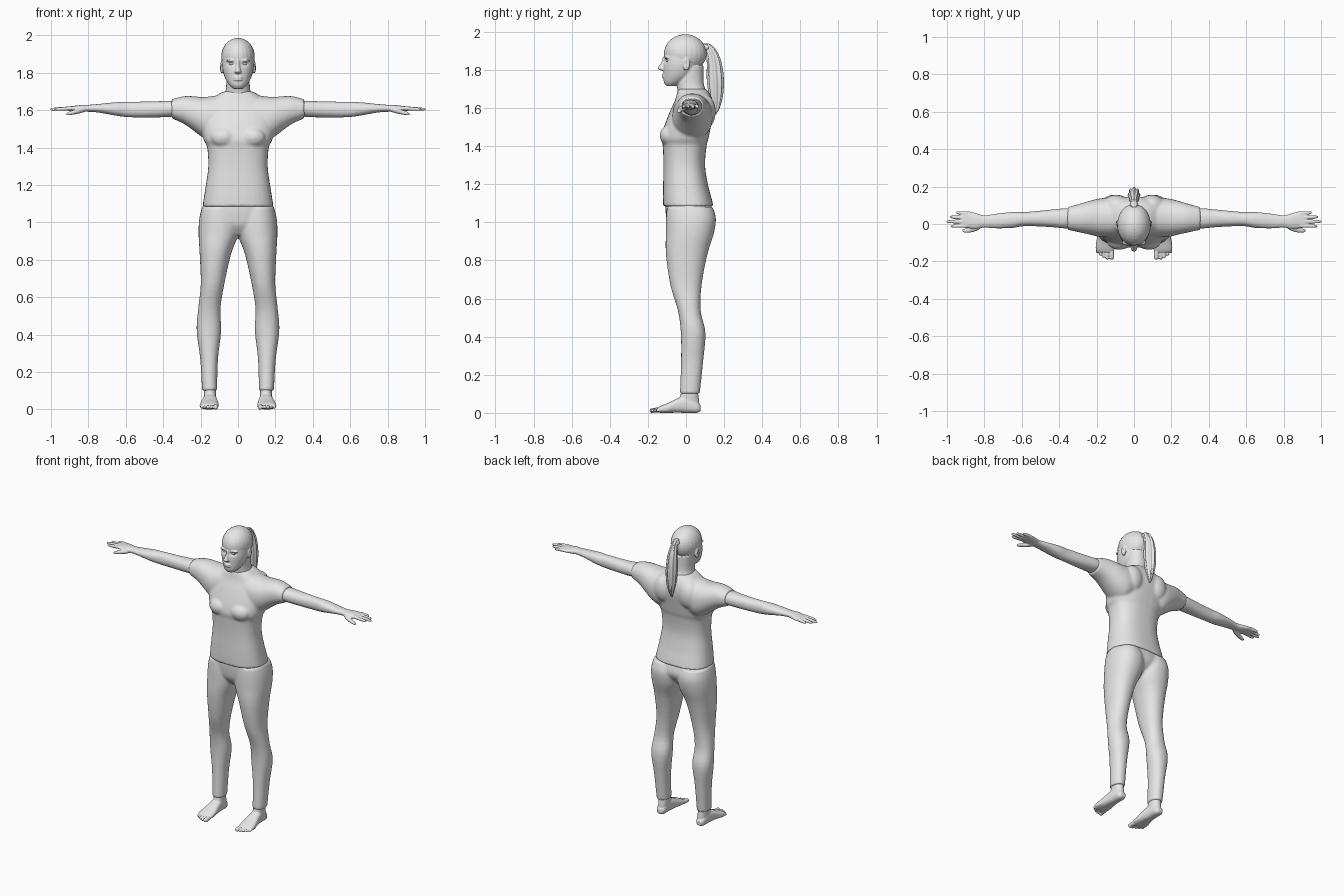
import bpy, bmesh, math
from mathutils import Matrix, Vector

grey = bpy.data.materials.new("light_grey")
grey.diffuse_color = (0.8, 0.8, 0.8, 1)


def smooth_rings(rings, steps=4):
    """Catmull-Rom interpolation between cross-sections."""
    out = []
    for i in range(len(rings) - 1):
        a, b = rings[max(i - 1, 0)], rings[i]
        c, d = rings[i + 1], rings[min(i + 2, len(rings) - 1)]
        for s in range(steps):
            t = s / steps
            out.append([0.5 * (2 * q + (r - p) * t + (2 * p - 5 * q + 4 * r - w) * t * t
                               + (3 * q - p - 3 * r + w) * t ** 3)
                        for p, q, r, w in zip(a, b, c, d)])
    return out + [list(rings[-1])]


def loft(bm, axis, rings, power=2.2, sides=32, ripple=0.0):
    """Closed tube. Ring = position on axis, then min/max of the two other axes."""
    loops = []
    for t, u0, u1, v0, v1 in smooth_rings(rings):
        loop = []
        for k in range(sides):
            a = 2 * math.pi * k / sides
            c, s = math.cos(a), math.sin(a)
            r = 1 + ripple * math.cos(8 * a)
            u = (u0 + u1) / 2 + (u1 - u0) / 2 * r * math.copysign(abs(c) ** (2 / power), c)
            v = (v0 + v1) / 2 + (v1 - v0) / 2 * r * math.copysign(abs(s) ** (2 / power), s)
            co = {"x": (t, u, v), "y": (u, t, v), "z": (u, v, t)}[axis]
            loop.append(bm.verts.new(co))
        loops.append(loop)
    for a, b in zip(loops, loops[1:]):
        for k in range(sides):
            j = (k + 1) % sides
            bm.faces.new((a[k], a[j], b[j], b[k]))
    bm.faces.new(loops[0])
    bm.faces.new(loops[-1])


def sym(z, half, y0, y1):
    return (z, -half, half, y0, y1)


def ball(bm, center, radii):
    m = Matrix.Translation(center) @ Matrix.Diagonal((*radii, 1))
    bmesh.ops.create_uvsphere(bm, u_segments=24, v_segments=16, radius=1, matrix=m)


def finish(bm, name, voxel=0, relax=3, mirror=False):
    """Turn the pieces into one fused, smooth skin."""
    bmesh.ops.recalc_face_normals(bm, faces=bm.faces[:])
    me = bpy.data.meshes.new(name)
    bm.to_mesh(me)
    bm.free()
    me.materials.append(grey)
    ob = bpy.data.objects.new(name, me)
    bpy.context.collection.objects.link(ob)
    bpy.ops.object.select_all(action='DESELECT')
    bpy.context.view_layer.objects.active = ob
    ob.select_set(True)
    if voxel:
        m = ob.modifiers.new("fuse", 'REMESH')
        m.mode, m.voxel_size = 'VOXEL', voxel
        m = ob.modifiers.new("relax", 'SMOOTH')
        m.factor, m.iterations = 0.5, relax
    if mirror:
        m = ob.modifiers.new("mirror", 'MIRROR')
        m.use_mirror_merge = False
    for m in list(ob.modifiers):
        bpy.ops.object.modifier_apply(modifier=m.name)
    bpy.ops.object.shade_smooth_by_angle(angle=math.radians(50))
    return ob


# Shirt: torso, sleeves and bust
bm = bmesh.new()
loft(bm, "z", [sym(1.083, .19, -.12, .145), sym(1.13, .183, -.121, .133),
               sym(1.2, .172, -.12, .115), sym(1.3, .159, -.118, .10),
               sym(1.4, .165, -.122, .108), sym(1.44, .183, -.128, .118),
               sym(1.5, .195, -.115, .13), sym(1.58, .195, -.085, .145),
               sym(1.64, .165, -.058, .14), sym(1.685, .105, -.045, .118),
               sym(1.7, .075, -.04, .10)], power=2.5)
sleeve = [(.06, -.07, .13, 1.45, 1.682), (.14, -.072, .14, 1.435, 1.674),
          (.19, -.068, .135, 1.455, 1.67), (.24, -.056, .123, 1.492, 1.674),
          (.29, -.045, .108, 1.527, 1.674), (.355, -.031, .09, 1.556, 1.658)]
loft(bm, "x", [(-r[0], *r[1:]) for r in reversed(sleeve)] + sleeve)
for s in (-1, 1):
    ball(bm, (s * .078, -.085, 1.455), (.07, .053, .055))
    ball(bm, (s * .095, .10, 1.58), (.07, .056, .09))
finish(bm, "shirt", .008, 4)

# Trousers: hips and two legs
bm = bmesh.new()
loft(bm, "z", [sym(.93, .09, -.06, .06), sym(.98, .17, -.095, .12),
               sym(1.03, .2, -.105, .145), sym(1.09, .185, -.108, .132),
               sym(1.12, .17, -.10, .12)])
leg = [(.10, .112, .192, -.032, .072), (.27, .107, .202, -.026, .09),
       (.42, .09, .221, -.027, .102), (.535, .094, .213, -.042, .077),
       (.67, .073, .199, -.082, .082), (.83, .037, .205, -.105, .112),
       (.94, -.004, .211, -.106, .146), (1.02, -.008, .207, -.105, .157),
       (1.08, .01, .193, -.10, .14)]
loft(bm, "z", leg)
loft(bm, "z", [(z, -b, -a, c, d) for z, a, b, c, d in leg])
finish(bm, "trousers", .008, 3)

# Arms with hands
bm = bmesh.new()
loft(bm, "x", [(.32, -.018, .078, 1.572, 1.642), (.36, -.024, .084, 1.564, 1.65),
               (.45, -.016, .076, 1.561, 1.646), (.58, -.011, .064, 1.562, 1.644),
               (.65, -.021, .064, 1.57, 1.642), (.74, -.023, .054, 1.586, 1.633),
               (.80, -.019, .046, 1.591, 1.628), (.84, -.026, .056, 1.591, 1.627),
               (.88, -.023, .067, 1.594, 1.622), (.91, -.019, .064, 1.597, 1.619),
               (.923, -.012, .056, 1.6, 1.616)])
for root, tip_y, tip_x in ((.056, .061, .951), (.034, .038, .985),
                           (.012, .013, 1.003), (-.009, -.012, .98)):
    rings = []
    for f, r in ((0, .0105), (.35, .01), (.7, .009), (.92, .007), (1, .003)):
        x, y, z = .89 + (tip_x - .89) * f, root + (tip_y - root) * f, 1.61 - .006 * f
        rings.append((x, y - r, y + r, z - r, z + r))
    loft(bm, "x", rings, sides=16)
loft(bm, "x", [(.815, -.02, .01, 1.592, 1.615), (.845, -.038, 0, 1.583, 1.612),
               (.88, -.046, -.018, 1.576, 1.6), (.905, -.046, -.025, 1.572, 1.591),
               (.918, -.041, -.031, 1.573, 1.582)], sides=16)
finish(bm, "arms", .0035, 2, mirror=True)

# Feet with toes
bm = bmesh.new()
loft(bm, "z", [(.02, .118, .182, -.045, .072), (.06, .117, .181, -.04, .069),
               (.1, .118, .183, -.028, .064), (.14, .12, .184, -.024, .064)])
loft(bm, "y", [(.076, .133, .167, .01, .04), (.055, .12, .18, 0, .06),
               (0, .115, .185, 0, .088), (-.05, .109, .192, .001, .074),
               (-.09, .104, .201, 0, .054), (-.13, .104, .205, 0, .038),
               (-.15, .11, .199, .004, .028)], power=2.5)
for x, tip, r in ((.119, -.191, .0135), (.142, -.19, .0095), (.161, -.182, .009),
                  (.179, -.17, .0085), (.195, -.157, .008)):
    ball(bm, (x, tip + .035, .014), (r, .035, r))
    ball(bm, (x, tip + r, .012), (r * 1.05, r, r))
finish(bm, "feet", .0035, 2, mirror=True)

# Head with neck, face and ears
bm = bmesh.new()
ball(bm, (0, -.004, 1.885), (.09, .112, .101))
loft(bm, "z", [sym(1.714, .025, -.102, -.06), sym(1.735, .048, -.116, -.01),
               sym(1.775, .071, -.118, .04), sym(1.83, .084, -.118, .07),
               sym(1.90, .084, -.108, .09)], power=2.1)
loft(bm, "z", [sym(1.63, .08, -.035, .115), sym(1.68, .072, -.042, .108),
               sym(1.73, .063, -.05, .093), sym(1.82, .065, -.05, .092)])
loft(bm, "z", [sym(1.868, .008, -.122, -.09), sym(1.84, .010, -.13, -.09),
               sym(1.812, .016, -.147, -.09), sym(1.803, .019, -.145, -.09),
               sym(1.795, .013, -.128, -.09)])
for z in (1.774, 1.763):
    ball(bm, (0, -.114, z), (.026, .014, .0065))
for s in (-1, 1):
    ball(bm, (s * .034, -.096, 1.865), (.03, .02, .009))
    ball(bm, (s * .086, .002, 1.83), (.012, .019, .034))
head = finish(bm, "head", .004, 3)
# Eye sockets and ear hollows pressed into the skin
for v in head.data.vertices:
    for s in (-1, 1):
        if v.co.y < -.05:
            d = Vector(((v.co.x - s * .034) / .018, (v.co.z - 1.847) / .011))
            v.co.y += .010 * math.exp(-d.length_squared)
        if s * v.co.x > .085:
            d = Vector(((v.co.y + .001) / .009, (v.co.z - 1.833) / .017))
            v.co.x -= s * .007 * math.exp(-d.length_squared)

# Eyes
bm = bmesh.new()
for s in (-1, 1):
    ball(bm, (s * .034, -.092, 1.847), (.015, .013, .008))
finish(bm, "eyes")

# Ponytail with ridged strands, and its tie
bm = bmesh.new()
loft(bm, "z", [sym(1.565, .003, .15, .157), sym(1.60, .013, .138, .175),
               sym(1.66, .025, .124, .19), sym(1.75, .031, .113, .195),
               sym(1.85, .026, .112, .18), sym(1.915, .018, .098, .148),
               sym(1.938, .012, .085, .118)], power=2, sides=64, ripple=.1)
finish(bm, "ponytail")
bm = bmesh.new()
ball(bm, (0, .105, 1.918), (.022, .022, .018))
finish(bm, "hair_tie")
